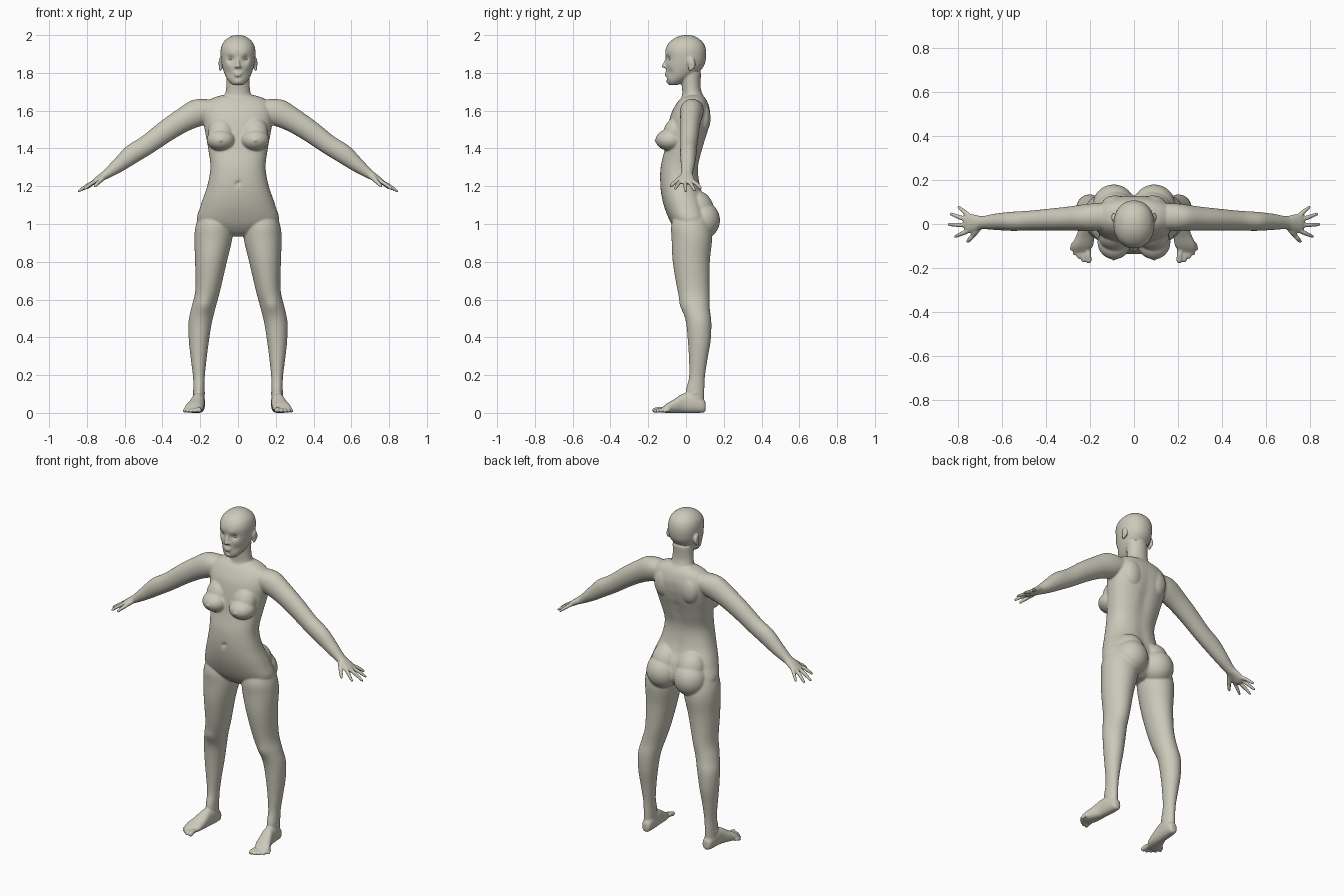
import bpy, bmesh, math
from mathutils import Vector, Matrix

X, Y, Z = Vector((1, 0, 0)), Vector((0, 1, 0)), Vector((0, 0, 1))

skin = bpy.data.materials.new("warm_grey_skin")
skin.diffuse_color = (0.60, 0.585, 0.49, 1)


def catmull(a, b, c, d, t):
    return 0.5 * (2 * b + (c - a) * t + (2 * a - 5 * b + 4 * c - d) * t * t
                  + (3 * b - a - 3 * c + d) * t ** 3)


def tube(bm, st, u, v, n=2.0, seg=64, steps=6):
    """Loft of superellipse rings through stations (x, y, z, ru, rv)."""
    rows = []
    for i in range(len(st) - 1):
        q = [st[max(i - 1, 0)], st[i], st[i + 1], st[min(i + 2, len(st) - 1)]]
        for k in range(steps):
            rows.append([catmull(*c, k / steps) for c in zip(*q)])
    rows.append(st[-1])
    rings = []
    for x, y, z, ru, rv in rows:
        ring = []
        for k in range(seg):
            a = 2 * math.pi * k / seg
            c, s = math.cos(a), math.sin(a)
            cu = math.copysign(abs(c) ** (2 / n), c) * max(ru, 0.002)
            sv = math.copysign(abs(s) ** (2 / n), s) * max(rv, 0.002)
            ring.append(bm.verts.new(Vector((x, y, z)) + u * cu + v * sv))
        rings.append(ring)
    for r, s in zip(rings, rings[1:]):
        for k in range(seg):
            j = (k + 1) % seg
            bm.faces.new((r[k], r[j], s[j], s[k]))
    bm.faces.new(rings[0][::-1])
    bm.faces.new(rings[-1])
    return [w for r in rings for w in r]


def column(bm, rows, n=2.0):
    """Upright loft from (x, z, half width, y front, y back)."""
    st = [(x, (f + b) / 2, z, w, (b - f) / 2) for x, z, w, f, b in rows]
    return tube(bm, st, X, Y, n)


def blob(bm, p, r, tilt=0.0):
    m = Matrix.Translation(p) @ Matrix.Rotation(tilt, 4, 'X') @ Matrix.Diagonal((*r, 1))
    bmesh.ops.create_uvsphere(bm, u_segments=32, v_segments=20, radius=1, matrix=m)


def digit(bm, p, q, r0, r1):
    """Tapered finger or toe with round ends and a slight arch."""
    p, q = Vector(p), Vector(q)
    t = (q - p).normalized()
    u = t.cross(Z).normalized()
    mid = (p + q) / 2 + Z * 0.003
    tube(bm, [(*p, r0, r0), (*mid, r0, r0), (*q, r1, r1)], u, u.cross(t), seg=16)
    blob(bm, q, (r1, r1, r1))


def sculpt(verts, dents):
    """Push surface points along y with soft falloff (x, y, z, radius, dy)."""
    for w in verts:
        o = w.co.copy()
        for x, y, z, r, dy in dents:
            d2 = (o - Vector((x, y, z))).length_squared
            w.co.y += dy * math.exp(-d2 / (r * r))


mid, side = bmesh.new(), bmesh.new()

# torso
t = column(mid, [
    (0, .935, .05, -.01, .06), (0, .96, .13, -.045, .10), (0, 1.01, .215, -.082, .13),
    (0, 1.1, .197, -.118, .115), (0, 1.2, .163, -.136, .078), (0, 1.3, .146, -.134, .066),
    (0, 1.4, .158, -.112, .09), (0, 1.5, .176, -.098, .12), (0, 1.58, .186, -.08, .13),
    (0, 1.635, .172, -.052, .118), (0, 1.668, .13, -.025, .10), (0, 1.685, .07, 0, .08)], 2.3)
sculpt(t, [(0, -.136, 1.215, .013, .012)]
       + [(0, .1, 1.15 + .06 * k, .035, -.008) for k in range(8)])

# neck
column(mid, [(0, 1.62, .085, -.03, .115), (0, 1.665, .078, -.025, .1),
             (0, 1.69, .068, -.02, .086), (0, 1.73, .062, -.022, .077),
             (0, 1.8, .062, -.03, .08)])

# head with eye sockets, brow, cheeks and chin
h = column(mid, [
    (0, 1.735, .02, -.084, -.05), (0, 1.742, .036, -.094, -.03), (0, 1.765, .056, -.102, .01),
    (0, 1.80, .073, -.105, .065), (0, 1.84, .085, -.106, .096), (0, 1.88, .091, -.107, .106),
    (0, 1.92, .092, -.109, .106), (0, 1.955, .082, -.094, .094), (0, 1.98, .06, -.066, .07),
    (0, 1.995, .034, -.034, .042), (0, 2.001, .008, 0, .012)], 2.15)
dents = [(0, -.1, 1.752, .015, -.006), (0, -.105, 1.772, .012, .006)]
for s in (-1, 1):
    dents += [(s * .037, -.093, 1.874, .017, .016), (s * .03, -.1, 1.897, .018, -.004),
              (s * .055, -.08, 1.84, .02, -.004), (s * .05, -.085, 1.80, .022, .006)]
sculpt(h, dents)

# nose and lips
tube(mid, [(0, -.098, 1.888, .008, .008), (0, -.107, 1.86, .008, .01),
           (0, -.116, 1.838, .012, .011), (0, -.112, 1.828, .012, .008)], X, Y, seg=24)
blob(mid, (0, -.119, 1.836), (.01, .011, .009))
blob(mid, (0, -.102, 1.798), (.024, .012, .006))
blob(mid, (0, -.101, 1.786), (.021, .012, .007))

# nostrils, ears, breasts, buttocks
blob(side, (.011, -.107, 1.832), (.009, .012, .008))
blob(side, (.093, .03, 1.85), (.010, .021, .033), .25)
blob(side, (.094, .022, 1.822), (.007, .011, .014))
blob(side, (.09, -.083, 1.445), (.076, .078, .058))
blob(side, (.088, -.062, 1.485), (.07, .058, .085), -.35)
blob(side, (.092, -.158, 1.442), (.009, .009, .009))
blob(side, (.092, .086, 1.02), (.096, .094, .1))
blob(side, (.085, .065, 1.08), (.085, .082, .1), .35)

# shoulder blade
blob(side, (.085, .092, 1.56), (.06, .038, .08))

# leg
leg = column(side, [
    (.12, 1.06, .08, -.06, .11), (.128, .99, .096, -.078, .13), (.131, .92, .1, -.076, .138),
    (.143, .8, .084, -.07, .126), (.16, .65, .066, -.045, .124), (.182, .56, .064, -.022, .125),
    (.2, .48, .062, .0, .134), (.207, .38, .053, .01, .13), (.208, .28, .041, .016, .113),
    (.207, .19, .031, .016, .1), (.207, .12, .03, .0, .097), (.207, .06, .03, .0, .095)])
sculpt(leg, [(.178, -.02, .57, .035, -.008)])
blob(side, (.207, .05, .105), (.034, .018, .018))

# foot
tube(side, [
    (.204, .104, .034, .012, .02), (.205, .094, .036, .026, .034), (.207, .05, .05, .033, .05),
    (.212, -.01, .052, .035, .052), (.223, -.06, .037, .043, .037),
    (.235, -.1, .025, .048, .025), (.242, -.127, .015, .036, .013)], X, Z, 2.3)
for p, q, r in [((.211, -.115), (.206, -.165), .014), ((.234, -.115), (.230, -.164), .0105),
                ((.250, -.11), (.250, -.15), .01), ((.264, -.1), (.269, -.134), .0095),
                ((.275, -.085), (.284, -.112), .0095)]:
    digit(side, (*p, r + .004), (*q, r), r, r)

# arm and palm
across = Vector((.55, 0, .835))
tube(side, [
    (.08, .035, 1.61, .055, .05), (.14, .033, 1.608, .06, .064), (.205, .03, 1.592, .062, .074),
    (.29, .025, 1.55, .055, .064), (.38, .02, 1.493, .05, .058), (.48, .015, 1.42, .045, .052),
    (.56, .012, 1.37, .043, .051), (.63, .01, 1.314, .037, .039), (.69, .006, 1.268, .03, .026),
    (.722, .004, 1.248, .038, .02), (.755, .004, 1.226, .043, .016),
    (.772, .006, 1.215, .03, .01)], Y, across)

# fingers and thumb
for p, q in [((.752, -.03, 1.228), (.812, -.057, 1.186)), ((.76, -.006, 1.224), (.842, -.002, 1.174)),
             ((.758, .018, 1.224), (.832, .045, 1.178)), ((.748, .036, 1.228), (.798, .077, 1.19))]:
    digit(side, p, q, .0105, .0075)
digit(side, (.705, -.015, 1.25), (.735, -.055, 1.222), .014, .011)
digit(side, (.73, -.05, 1.226), (.757, -.08, 1.2), .011, .008)

# mirror the side parts and gather everything
half = bpy.data.meshes.new("side_parts")
side.to_mesh(half)
mid.from_mesh(half)
half.transform(Matrix.Scale(-1, 4, X))
half.flip_normals()
mid.from_mesh(half)
bpy.data.meshes.remove(half)
bmesh.ops.recalc_face_normals(mid, faces=mid.faces)
mesh = bpy.data.meshes.new("body")
mid.to_mesh(mesh)
mesh.materials.append(skin)
body = bpy.data.objects.new("body", mesh)
bpy.context.collection.objects.link(body)

# fuse the parts into one smooth skin
rm = body.modifiers.new("fuse", 'REMESH')
rm.mode = 'VOXEL'
rm.voxel_size = 0.0052
rm.use_smooth_shade = True
sm = body.modifiers.new("soften", 'SMOOTH')
sm.factor = 0.5
sm.iterations = 5

# eyes
for name, s in (("left_eye", 1), ("right_eye", -1)):
    bm = bmesh.new()
    blob(bm, (s * .037, -.077, 1.874), (.015, .014, .010))
    for f in bm.faces:
        f.smooth = True
    em = bpy.data.meshes.new(name)
    bm.to_mesh(em)
    em.materials.append(skin)
    bpy.context.collection.objects.link(bpy.data.objects.new(name, em))
